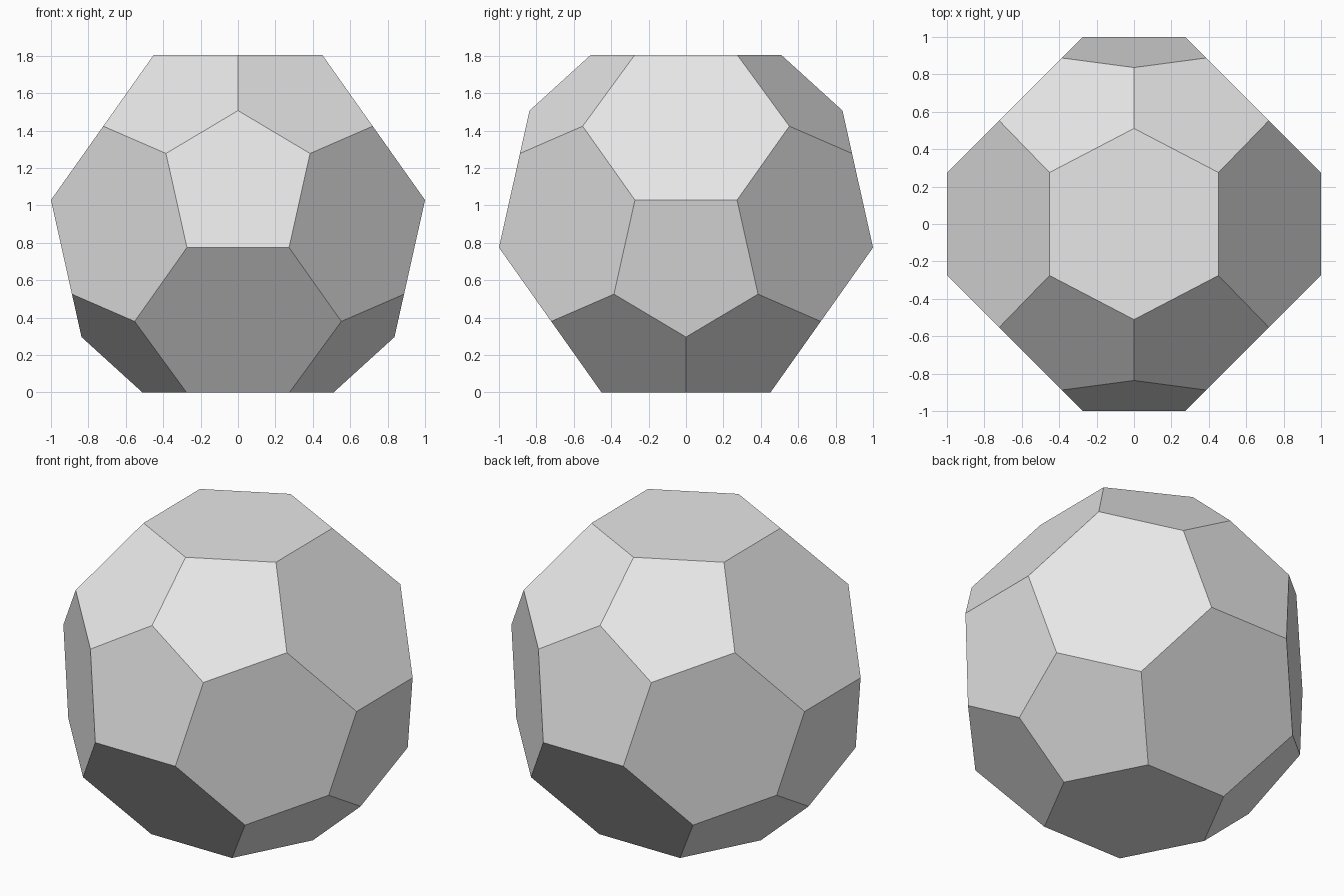
import bpy
import bmesh
from mathutils import Vector

if "Cube" in bpy.data.objects:
    bpy.data.objects.remove(bpy.data.objects["Cube"])

HEIGHT = 1.803
MID = HEIGHT / 2

# One plane per kind of face: (point, normal), measured from the body's centre
cap = (Vector((0, 0, MID)), Vector((0, 0, 1)))
diagonal = (Vector((1, 0.273, 0)), Vector((1, 1, 0)))
side_hexagon = (Vector((1, 0, 0.127)), Vector((0.774, 0, 0.548)))
end_pentagon = (Vector((0, 1, -0.127)), Vector((0, 0.722, 0.161)))
upper_pentagon = (Vector((0, 0.511, MID)), Vector((0.522, 1, 1.1)))


def turned(v):
    """Quarter turn about z combined with a flip upside down."""
    return Vector((-v.y, v.x, -v.z))


def copies(plane):
    """All distinct symmetric copies of a plane."""
    found = {}
    for sx in (1, -1):
        for sy in (1, -1):
            p, n = (Vector((v.x * sx, v.y * sy, v.z)) for v in plane)
            for q, m in ((p, n), (turned(p), turned(n))):
                m = m.normalized()
                found[tuple(round(c, 3) + 0.0 for c in m)] = (q, m)
    return found.values()


# Carve the faceted ball from a block, one flat facet at a time
bm = bmesh.new()
bmesh.ops.create_cube(bm, size=4)
for kind in (cap, diagonal, side_hexagon, end_pentagon, upper_pentagon):
    for point, normal in copies(kind):
        cut = bmesh.ops.bisect_plane(
            bm, geom=bm.verts[:] + bm.edges[:] + bm.faces[:], dist=1e-5,
            plane_co=point, plane_no=normal, clear_outer=True)
        rim = [e for e in cut["geom_cut"] if isinstance(e, bmesh.types.BMEdge)]
        bmesh.ops.holes_fill(bm, edges=rim, sides=0)
bmesh.ops.recalc_face_normals(bm, faces=bm.faces[:])
bmesh.ops.translate(bm, verts=bm.verts[:], vec=(0, 0, MID))

mesh = bpy.data.meshes.new("faceted_ball")
bm.to_mesh(mesh)
bm.free()
ball = bpy.data.objects.new("faceted_ball", mesh)
bpy.context.collection.objects.link(ball)

# Plain light grey
grey = bpy.data.materials.new("light_grey")
grey.use_nodes = True
colour = (0.8, 0.8, 0.8, 1)
grey.diffuse_color = colour
for node in grey.node_tree.nodes:
    if node.type == "BSDF_PRINCIPLED":
        node.inputs["Base Color"].default_value = colour
mesh.materials.append(grey)
